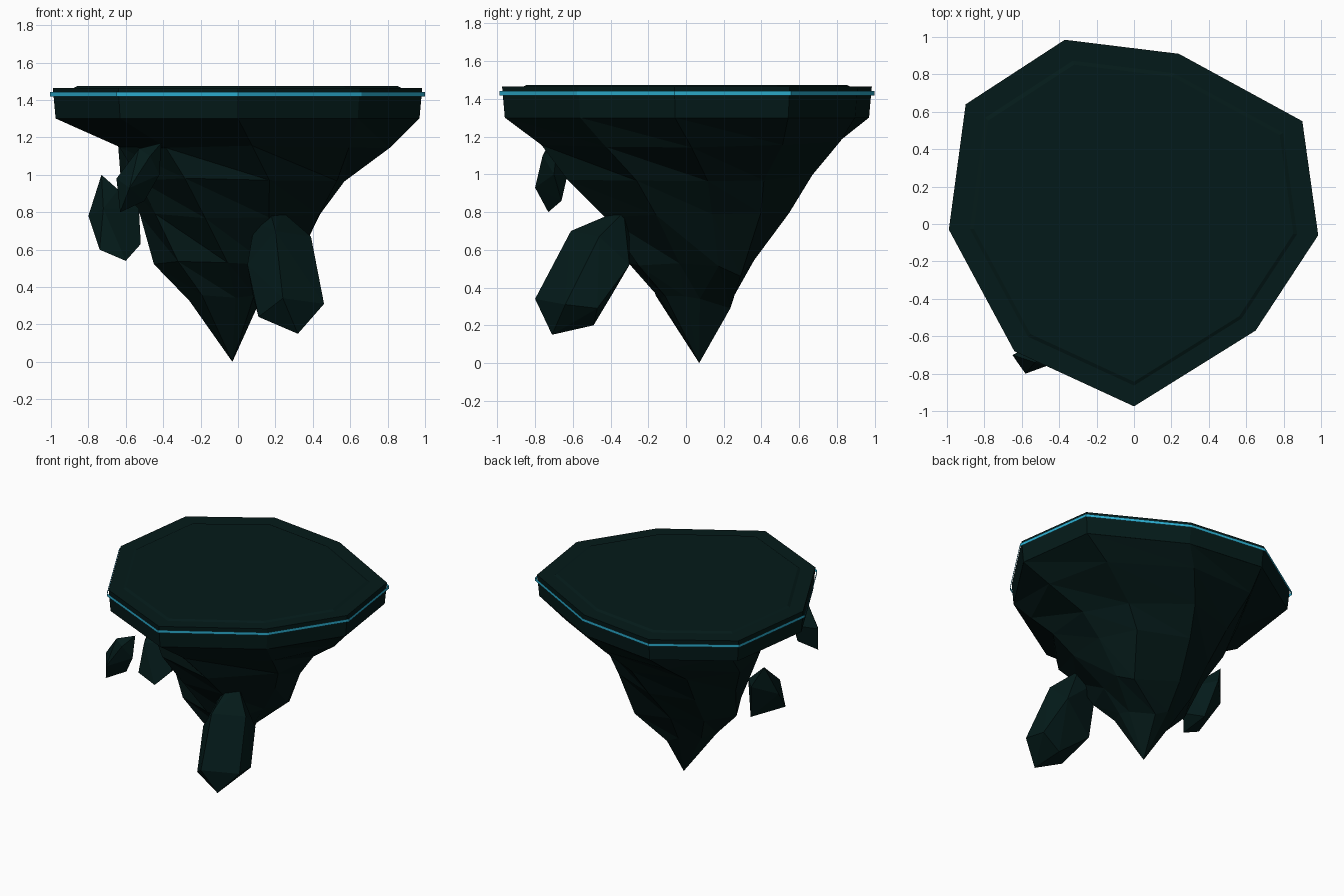
import bpy, bmesh, math, random

if "Cube" in bpy.data.objects:
    bpy.data.objects.remove(bpy.data.objects["Cube"])

random.seed(4)


def material(name, rgb):
    m = bpy.data.materials.new(name)
    m.diffuse_color = (*rgb, 1)
    m.use_nodes = True
    m.node_tree.nodes["Principled BSDF"].inputs["Base Color"].default_value = m.diffuse_color
    return m


SLATE = material("dark teal slab", (0.0012, 0.0103, 0.0098))
ROCK = material("dark teal rock", (0.0010, 0.0083, 0.0078))
CRYSTAL = material("dark teal crystal", (0.0012, 0.0106, 0.0101))
GLOW = material("cyan glow", (0.025, 0.42, 0.62))

# Nine-sided plan of the island
PLAN = [(-.99, -.03), (-.64, -.68), (0, -.975), (.65, -.57), (.985, -.06),
        (.90, .55), (.24, .91), (-.37, .985), (-.90, .64)]


def finish(name, bm, mat):
    me = bpy.data.meshes.new(name)
    bm.to_mesh(me)
    bm.free()
    me.materials.append(mat)
    ob = bpy.data.objects.new(name, me)
    bpy.context.collection.objects.link(ob)
    return ob


def ring(bm, scale, z):
    return [bm.verts.new((x * scale, y * scale, z)) for x, y in PLAN]


def stack(name, levels, mat, caps=True):
    """Walls through scaled copies of the plan, optionally capped."""
    bm = bmesh.new()
    rings = [ring(bm, s, z) for s, z in levels]
    for a, b in zip(rings, rings[1:]):
        for i in range(9):
            j = (i + 1) % 9
            bm.faces.new((a[i], a[j], b[j], b[i]))
    if caps:
        bm.faces.new(rings[0][::-1])
        bm.faces.new(rings[-1])
    return finish(name, bm, mat)


# Platform slab, its raised top plate and the thin glowing band
stack("platform_slab", [(.985, 1.30), (1.0, 1.465)], SLATE)
stack("top_plate", [(.89, 1.463), (.865, 1.475)], SLATE)
stack("glow_band", [(1.014, 1.419), (1.014, 1.442)], GLOW, caps=False)

# Tapering, twisting rock: height, twist in degrees, radius at each corner
LEVELS = [
    (1.16, 5.6, (.64, .63, .77, .73, .81, .85, .83, .90, .74)),
    (0.98, 15, (.55, .60, .65, .59, .58, .57, .67, .68, .67)),
    (0.78, 21, (.48, .46, .46, .46, .46, .50, .55, .53, .54)),
    (0.53, 33, (.39, .31, .30, .25, .35, .36, .38, .40, .45)),
    (0.34, 38, (.25, .14, .14, .13, .13, .24, .27, .27, .26)),
]
# Corners of the rock that stand out from their ring
BULGES = {(3, 5): (.24, .29, .46), (4, 5): (0, .235, .29)}

bm = bmesh.new()
upper = ring(bm, .985, 1.301)
bm.faces.new(upper)
for level, (z, twist, radii) in enumerate(LEVELS):
    lower = []
    for k, ((x, y), r) in enumerate(zip(PLAN, radii)):
        a = math.atan2(y, x) + math.radians(twist)
        co = (r * math.cos(a), r * math.sin(a), z + random.uniform(-.02, .02))
        lower.append(bm.verts.new(BULGES.get((level, k), co)))
    for i in range(9):
        j = (i + 1) % 9
        bm.faces.new((upper[i], lower[j], upper[j]))
        bm.faces.new((upper[i], lower[i], lower[j]))
    upper = lower
tip = bm.verts.new((-.03, .07, 0))
for i in range(9):
    bm.faces.new((upper[i], tip, upper[(i + 1) % 9]))
bmesh.ops.recalc_face_normals(bm, faces=bm.faces)
finish("hanging_rock", bm, ROCK)


def crystal(name, points):
    """Faceted shard as the convex hull of a few corners."""
    bm = bmesh.new()
    verts = [bm.verts.new(p) for p in points]
    bmesh.ops.convex_hull(bm, input=verts)
    loose = [v for v in bm.verts if not v.link_faces]
    bmesh.ops.delete(bm, geom=loose, context='VERTS')
    bmesh.ops.recalc_face_normals(bm, faces=bm.faces)
    finish(name, bm, CRYSTAL)


# Faceted shards around the rock
crystal("large_front_shard", [
    (.17, -.35, .81), (.24, -.33, .80), (.09, -.30, .75), (.20, -.61, .70),
    (.39, -.46, .67), (.05, -.50, .52), (.36, -.30, .52), (.24, -.80, .34),
    (.46, -.64, .31), (.11, -.66, .24), (.28, -.49, .20), (.32, -.71, .15),
    (.44, -.47, .29), (.08, -.40, .35)])
crystal("left_shard", [
    (-.73, .08, 1.0), (-.64, .0, .92), (-.80, .0, .78), (-.72, -.13, .82),
    (-.66, .14, .85), (-.53, -.01, .82), (-.74, -.17, .60), (-.60, .06, .57),
    (-.60, -.17, .54), (-.52, -.08, .63)])
crystal("corner_shard", [
    (-.41, -.68, 1.17), (-.53, -.74, 1.14), (-.47, -.76, 1.10), (-.58, -.80, .93),
    (-.65, -.70, .98), (-.42, -.70, 1.0), (-.50, -.63, .99), (-.63, -.73, .80),
    (-.50, -.66, .86)])
